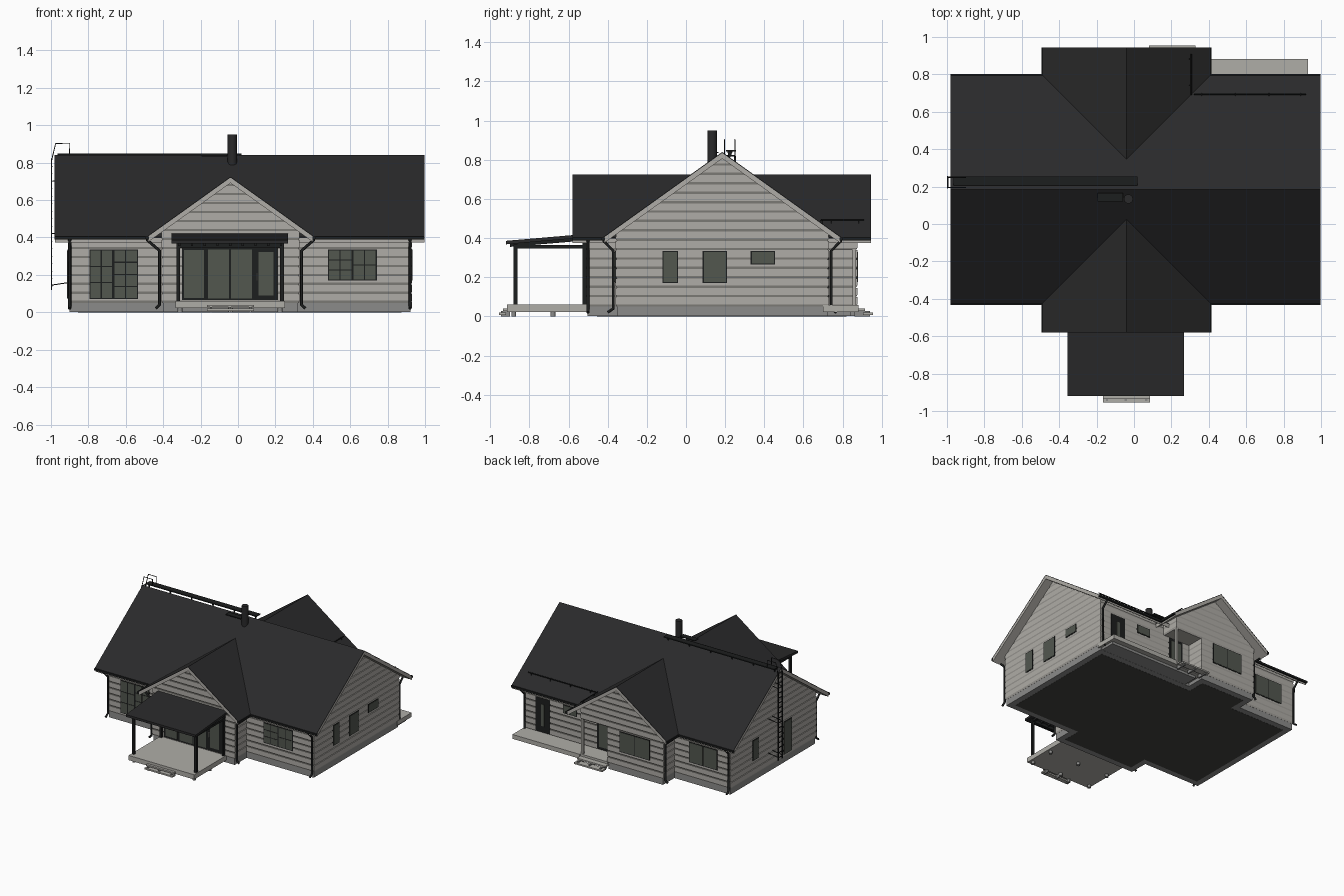
import bpy, bmesh

if "Cube" in bpy.data.objects:
    bpy.data.objects.remove(bpy.data.objects["Cube"])


def material(name, r, g, b):
    m = bpy.data.materials.new(name)
    m.use_nodes = True
    m.diffuse_color = (r, g, b, 1)
    m.node_tree.nodes["Principled BSDF"].inputs["Base Color"].default_value = (r, g, b, 1)
    return m


ROOF = material("dark roof", .0225, .0225, .0235)
WALL = material("pale grey boards", .43, .415, .385)
BASE = material("concrete grey", .26, .26, .255)
DECK = material("deck grey", .43, .42, .39)
GLASS = material("green grey glass", .085, .095, .078)
TRIM = material("black trim", .012, .013, .013)
UNDER = material("dark underside", .055, .055, .052)

SLOPE = .715
MX, MY = (-.91, .93), (-.36, .73)        # main walls
WX, WY = (-.41, .33), (-.51, .875)       # cross wing walls
RY, RX = .185, -.04                      # ridge lines
MAIN_TOP, WING_TOP = .84, .725
PORCH_X = .09                            # start of the recessed back porch


def finish(name, bm, mat):
    bmesh.ops.recalc_face_normals(bm, faces=bm.faces)
    me = bpy.data.meshes.new(name)
    bm.to_mesh(me)
    bm.free()
    me.materials.append(mat)
    ob = bpy.data.objects.new(name, me)
    bpy.context.scene.collection.objects.link(ob)


def boxes(name, items, mat):
    bm = bmesh.new()
    for x0, x1, y0, y1, z0, z1 in items:
        for v in bmesh.ops.create_cube(bm, size=1)["verts"]:
            v.co = (x1 if v.co.x > 0 else x0, y1 if v.co.y > 0 else y0, z1 if v.co.z > 0 else z0)
    finish(name, bm, mat)


def prism(name, profile, axis, a0, a1, mat):
    """Extrude a (side, height) profile along x or y."""
    bm = bmesh.new()
    put = lambda s, z, a: (a, s, z) if axis == "x" else (s, a, z)
    ends = [[bm.verts.new(put(s, z, a)) for s, z in profile] for a in (a0, a1)]
    n = len(profile)
    for i in range(n):
        j = (i + 1) % n
        bm.faces.new((ends[0][i], ends[0][j], ends[1][j], ends[1][i]))
    bm.faces.new(ends[0])
    bm.faces.new(ends[1])
    finish(name, bm, mat)


def tube(name, paths, r, mat=TRIM, smoothness=1):
    cu = bpy.data.curves.new(name, "CURVE")
    cu.dimensions = "3D"
    cu.bevel_depth, cu.bevel_resolution, cu.use_fill_caps = r, smoothness, True
    for pts in paths:
        sp = cu.splines.new("POLY")
        sp.points.add(len(pts) - 1)
        for p, co in zip(sp.points, pts):
            p.co = (*co, 1)
    cu.materials.append(mat)
    ob = bpy.data.objects.new(name, cu)
    bpy.context.scene.collection.objects.link(ob)
    bpy.ops.object.select_all(action="DESELECT")
    ob.select_set(True)
    bpy.context.view_layer.objects.active = ob
    bpy.ops.object.convert(target="MESH")


def siding(name, xr, yr, z0, z1, ridge=None, pitch=.048, depth=.007):
    """Lapped boards around a rectangle; ridge=(axis, centre, top) narrows it to a gable."""
    bm = bmesh.new()
    rings, z = [], z0
    while z < z1 - .001:
        top = min(z + pitch, z1)
        rings += [(z, depth), (min(z + .012, top), 0), (top, 0)]
        z = top
    prev = None
    for z, inset in rings:
        x0, x1, y0, y1 = xr[0] + inset, xr[1] - inset, yr[0] + inset, yr[1] - inset
        if ridge:
            axis, c, apex = ridge
            h = max((apex - .02 - z) / SLOPE, .003)
            if axis == "x":
                y0, y1 = max(y0, c - h), min(y1, c + h)
            else:
                x0, x1 = max(x0, c - h), min(x1, c + h)
        cur = [bm.verts.new((x, y, z)) for x, y in ((x0, y0), (x1, y0), (x1, y1), (x0, y1))]
        if prev:
            for i in range(4):
                bm.faces.new((prev[i], prev[i - 3], cur[i - 3], cur[i]))
        else:
            bm.faces.new(cur)
        prev = cur
    bm.faces.new(prev)
    finish(name, bm, WALL)


# Walls
LOW, HIGH = .05, .338
siding("main_walls", MX, MY, LOW, .815, ("x", RY, MAIN_TOP))
siding("wing_lower_walls", WX, (WY[0], MY[1]), LOW, HIGH)
siding("wing_back_room", (WX[0], PORCH_X), (0, WY[1]), LOW, HIGH)
siding("wing_gable_walls", WX, WY, HIGH, .70, ("y", RX, WING_TOP))
boxes("back_porch_post", [(.31, .328, .85, .868, .05, .345)], WALL)

# Foundation and underside
foot = [(*MX, *MY), (*WX, WY[0], MY[1]), (WX[0], PORCH_X, 0, WY[1])]
shrink = lambda f, d: (f[0] + d, f[1] - d, f[2] + d, f[3] - d)
boxes("foundation", [(*shrink(f, .008), .001, .055) for f in foot], BASE)
boxes("underside", [(*shrink(f, .055), 0, .01) for f in foot], UNDER)


# Roofs: thin dark covering over pale boards, with gutters
def gable_roof(name, axis, c, half, top, a0, a1):
    def chevron(t0, t1, h):
        e = top - h * SLOPE
        return [(c - h, e - t0), (c, top - t0), (c + h, e - t0),
                (c + h, e - t1), (c, top - t1), (c - h, e - t1)]
    prism(name + "_covering", chevron(0, .005, half), axis, a0, a1, ROOF)
    prism(name + "_boards", chevron(.005, .034, half - .008), axis, a0 + .001, a1 - .001, WALL)


gable_roof("main_roof", "x", RY, .612, MAIN_TOP, -.98, .998)
gable_roof("wing_roof", "y", RX, .45, WING_TOP, -.58, .945)
gutters = []
for s in (-1, 1):
    y, x = RY + s * .608, RX + s * .446
    for a0, a1 in ((-.98, -.48), (.40, .998)):
        gutters.append((a0, a1, y - .009, y + .009, .388, .404))
    for b0, b1 in ((-.58, -.43), (.80, .945)):
        gutters.append((x - .009, x + .009, b0, b1, .388, .404))
boxes("gutters", gutters, TRIM)

# Downpipes
pipes = []
for x in (-.90, .92):
    for eave, wall, out in ((-.42, -.372, -.40), (.79, .742, .77)):
        pipes.append([(x, eave, .40), (x, eave, .385), (x, wall, .335), (x, wall, .04), (x, out, .02)])
for x, s, y in ((-.42, -1, -.50), (.34, 1, -.50), (-.42, -1, .86)):
    pipes.append([(x + s * .064, y, .40), (x + s * .064, y, .385), (x, y, .33),
                  (x, y, .04), (x + s * .02, y, .02)])
tube("downpipes", pipes, .0085)


# Windows and doors: dark frame, then panes standing just in front
def opening(name, side, u0, u1, z0, z1, cols=1, rows=1, wall=None, bar=.006):
    axis, sign = side[1], 1 if side[0] == "+" else -1
    at = wall if wall is not None else (MX if axis == "x" else MY)[sign > 0]

    def slab(a, b, c, d, t0, t1):
        lo, hi = sorted((at + sign * t0, at + sign * t1))
        return (lo, hi, a, b, c, d) if axis == "x" else (a, b, lo, hi, c, d)
    boxes(name + "_frame", [slab(u0, u1, z0, z1, -.02, .002)], TRIM)
    w, h = (u1 - u0 - bar) / cols, (z1 - z0 - bar) / rows
    boxes(name + "_glass", [slab(u0 + bar + i * w, u0 + (i + 1) * w, z0 + bar + j * h, z0 + (j + 1) * h, 0, .004)
                            for i in range(cols) for j in range(rows)], GLASS)


TOP = .335
opening("front_garden_door_fixed", "-y", -.795, -.667, .07, TOP, 2, 3)
opening("front_garden_door_leaf", "-y", -.667, -.535, .07, TOP, 2, 4)
opening("front_window_left_leaf", "-y", .48, .612, .17, TOP, 2, 3)
opening("front_window_right_leaf", "-y", .612, .742, .17, TOP, 2, 2)
opening("porch_glazing_left", "-y", -.30, -.17, .065, .345, 1, 1, WY[0], .012)
opening("porch_glazing_centre", "-y", -.17, .085, .065, .345, 2, 1, WY[0], .01)
opening("porch_door", "-y", .085, .215, .065, .345, 1, 1, WY[0], .024)
opening("side_narrow_window", "+x", -.12, -.04, .17, TOP)
opening("side_wide_window", "+x", .085, .21, .17, TOP)
opening("side_small_window", "+x", .33, .455, .265, TOP)
opening("ladder_side_window", "-x", .37, .45, .17, TOP)
opening("ladder_side_door", "-x", -.045, .06, .07, TOP)
opening("back_room_window", "+y", -.79, -.54, .17, TOP, 2)
opening("back_wing_window", "+y", -.29, -.02, .17, TOP, 2, 1, WY[1])
opening("back_porch_door", "+y", .15, .28, .06, TOP, 1, 1, None, .02)
opening("back_deck_door", "+y", .70, .83, .06, TOP, 1, 1, None, .05)
opening("back_small_window", "+y", .46, .585, .265, TOP)
boxes("door_handle", [(.098, .103, -.522, -.51, .17, .21)], DECK)

# Front porch
boxes("front_deck", [(-.335, .25, -.915, -.50, .022, .06)], DECK)
boxes("front_steps", [(-.165, .085, -.935, -.90, .028, .04), (-.165, .085, -.955, -.92, .008, .02)], DECK)
boxes("front_step_strings", [(x, x + .012, -.945, -.90, 0, .028) for x in (-.15, -.05, .06)], BASE)
tube("deck_footings", [[(x, y, 0), (x, y, .03)] for x in (-.31, -.04, .225) for y in (-.88, -.68)], .014, BASE)
POSTS = (-.32, .235)
frame = [(x - .01, x + .01, -.88, -.86, .06, .36) for x in POSTS]
frame += [(x - .008, x + .008, -.88, -.50, .348, .365) for x in POSTS]
frame += [(x - .008, x + .008, -.53, -.505, .06, .39) for x in POSTS]
frame += [(-.33, .245, -.88, -.86, .345, .368), (-.33, .245, -.53, -.505, .36, .39)]
boxes("front_porch_frame", frame, TRIM)
prism("front_porch_roof", [(-.92, .386), (-.50, .422), (-.50, .405), (-.92, .368)], "x", -.355, .267, ROOF)
for i in range(9):
    x = -.32 + i * .068
    prism("front_porch_rafter", [(-.90, .37), (-.51, .405), (-.51, .388), (-.90, .355)], "x", x, x + .012, TRIM)

# Back deck and steps
boxes("back_deck", [(PORCH_X, .40, .70, .872, .022, .057), (.33, .93, .70, .882, .022, .057)], DECK)
boxes("back_steps", [(.08, .33, .86, .915, .028, .04), (.08, .33, .905, .955, .008, .02)], DECK)
boxes("back_step_strings", [(x, x + .012, .86, .94, 0, .028) for x in (.10, .20, .30)], BASE)
boxes("back_deck_plinth", [(.12, .91, .70, .84, .002, .024)], BASE)

# Round chimney with a service platform near the ridge
tube("chimney", [[(-.03, .134, .76), (-.03, .134, .95)]], .025, ROOF, 3)
boxes("chimney_platform", [(-.195, -.06, .12, .165, .834, .84)], TRIM)

# Ridge walkway
boxes("ridge_walkway", [(-.965, .02, .205, .255, .842, .85)], TRIM)
for i in range(6):
    x = -.95 + i * .19
    prism("walkway_bracket", [(.21, .845), (.24, .845), (.222, .805)], "x", x, x + .004, TRIM)

# Wall ladder with hoops over the ridge
sides = (.196, .25)
boxes("ladder_rails", [(-1, -.995, y - .006, y + .006, .12, .82) for y in sides], TRIM)
tube("ladder_hoops", [[(-.997, y, .81), (-.975, y, .903), (-.90, y, .903), (-.90, y, .85)]
                      for y in sides], .003)
tube("ladder_rungs", [[(-.996, sides[0], .14 + i * .04), (-.996, sides[1], .14 + i * .04)]
                      for i in range(18)], .004)
tube("ladder_brackets", [[(-.997, y, z), (-.90, y, z + .015)] for y in sides for z in (.145, .42, .70)], .003)

# Snow guards on the rear slopes
zm = MAIN_TOP - (.695 - RY) * SLOPE
zw = WING_TOP - (.305 - RX) * SLOPE
tube("snow_guards", [[(.32, .695, zm + .015), (.92, .695, zm + .015)],
                     [(.305, .69, zw + .015), (.305, .91, zw + .015)]], .004)
boxes("snow_guard_feet", [(x, x + .004, .685, .70, zm - .01, zm + .016) for x in (.36, .54, .72, .89)]
      + [(.295, .309, y, y + .004, zw - .01, zw + .016) for y in (.74, .88)], TRIM)
